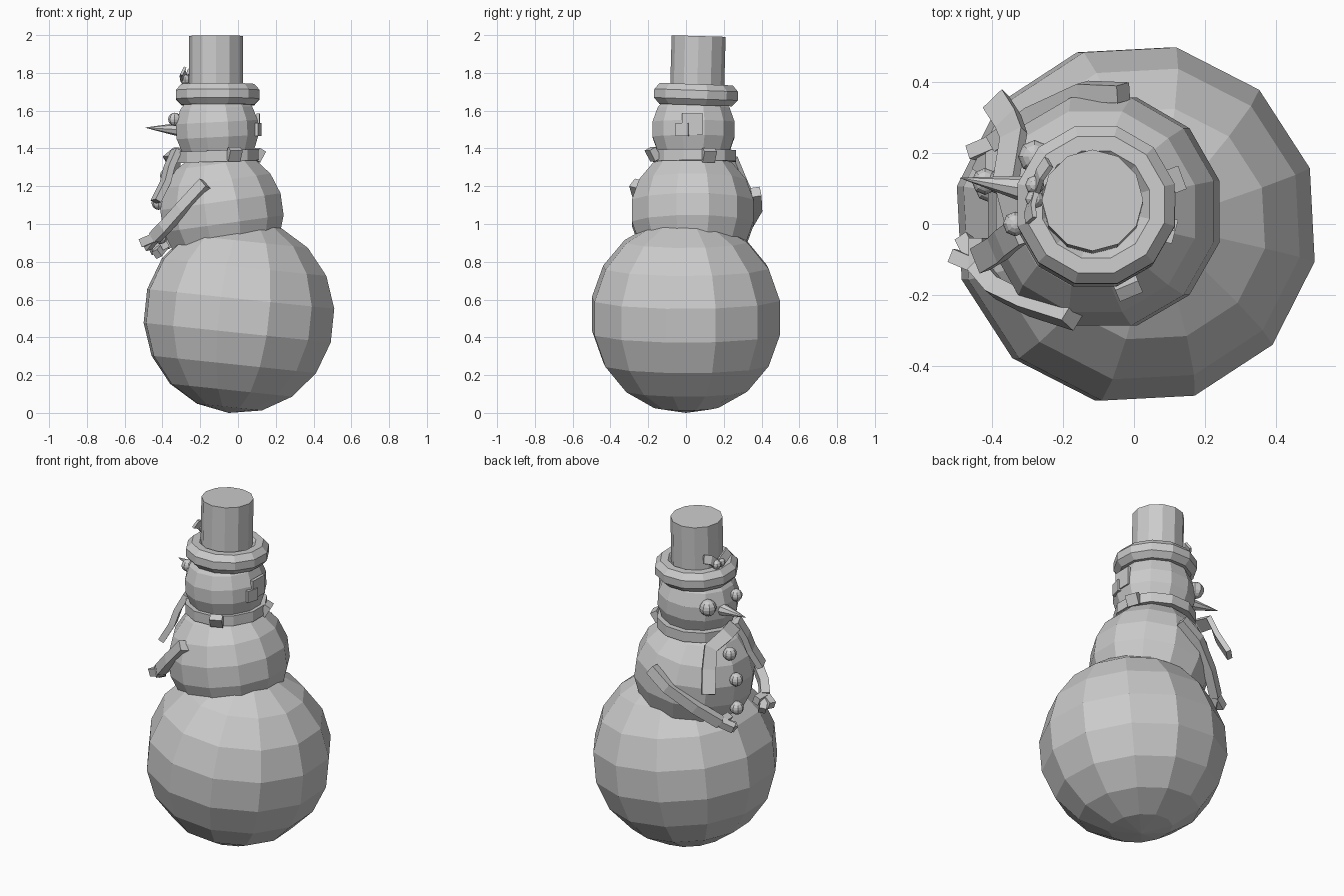
import bpy, bmesh, math
from mathutils import Vector, Matrix

cube = bpy.data.objects.get("Cube")
if cube:
    bpy.data.objects.remove(cube, do_unlink=True)

grey = bpy.data.materials.new("plain grey")
grey.use_nodes = True
COLOR = (0.6, 0.6, 0.6, 1)
grey.diffuse_color = COLOR
grey.node_tree.nodes["Principled BSDF"].inputs["Base Color"].default_value = COLOR


def finish(name, bm):
    bmesh.ops.recalc_face_normals(bm, faces=bm.faces)
    mesh = bpy.data.meshes.new(name)
    bm.to_mesh(mesh)
    bm.free()
    mesh.materials.append(grey)
    obj = bpy.data.objects.new(name, mesh)
    bpy.context.collection.objects.link(obj)
    return obj


def place(center, tilt=(0, 0), spin=0):
    turn = [Matrix.Rotation(math.radians(a), 4, ax) for a, ax in zip((*tilt, spin), "XYZ")]
    return Matrix.Translation(center) @ turn[0] @ turn[1] @ turn[2]


def ball(name, center, radius, segs=12, rings=9, tilt=(0, 0), spin=0):
    bm = bmesh.new()
    bmesh.ops.create_uvsphere(bm, u_segments=segs, v_segments=rings, radius=radius,
                              matrix=place(center, tilt, spin))
    return finish(name, bm)


def cone(name, start, end, r1, r2, segs=12):
    bm = bmesh.new()
    a, b = Vector(start), Vector(end)
    turn = (b - a).to_track_quat("Z", "Y").to_matrix().to_4x4()
    bmesh.ops.create_cone(bm, cap_ends=True, segments=segs, radius1=r1, radius2=r2,
                          depth=(b - a).length, matrix=Matrix.Translation((a + b) / 2) @ turn)
    return finish(name, bm)


def ring(name, center, major, minor, height, sides, tilt=(0, 0)):
    """Ring with a round cross-section, stretched to the given half height."""
    bm = bmesh.new()
    loops = []
    for i in range(12):
        a = math.tau * (i + 0.5) / 12
        loop = []
        for j in range(sides):
            b = math.tau * (j + 0.5) / sides
            r = major + minor * math.cos(b)
            loop.append(bm.verts.new((r * math.cos(a), r * math.sin(a), height * math.sin(b))))
        loops.append(loop)
    for i in range(12):
        p, q = loops[i - 1], loops[i]
        for j in range(sides):
            bm.faces.new((p[j - 1], q[j - 1], q[j], p[j]))
    bm.transform(place(center, tilt))
    return finish(name, bm)


def strip(name, points, width, thick, core):
    """Rectangular bar along a path, lying flat against a round core."""
    bm = bmesh.new()
    pts = [Vector(p) for p in points]
    loops = []
    for i, p in enumerate(pts):
        along = (pts[min(i + 1, len(pts) - 1)] - pts[max(i - 1, 0)]).normalized()
        side = along.cross(p - Vector(core)).normalized()
        out = side.cross(along).normalized()
        loops.append([bm.verts.new(p + side * s * width / 2 + out * o * thick / 2)
                      for s, o in ((-1, -1), (1, -1), (1, 1), (-1, 1))])
    for p, q in zip(loops, loops[1:]):
        for j in range(4):
            bm.faces.new((p[j - 1], p[j], q[j], q[j - 1]))
    bm.faces.new(loops[0])
    bm.faces.new(loops[-1])
    return finish(name, bm)


CHEST = (-0.085, 0.035, 1.06)
HEAD = (-0.11, 0.04, 1.5)

# Snow balls
ball("lower_ball", (0.005, 0, 0.514), 0.517, tilt=(0, 6), spin=18)
ball("middle_ball", CHEST, 0.338, tilt=(0, -8), spin=15)
ball("head_ball", HEAD, 0.228, tilt=(0, -3), spin=15)

# Hat
ring("hat_brim", (-0.107, 0.053, 1.685), 0.178, 0.056, 0.06, 8, tilt=(-2, 0))
cone("hat_crown", (-0.117, 0.057, 1.65), (-0.117, 0.067, 1.995), 0.143, 0.143)

# Berries and leaves on the hat
for i, y in enumerate((0.07, 0.11)):
    ball(f"berry_{i}", (-0.28, y, 1.765), 0.027, 8, 6)
for name, end in (("right_leaf", (-0.29, 0.01, 1.81)), ("left_leaf", (-0.24, 0.175, 1.81))):
    strip(name, [(-0.28, 0.09, 1.755), Vector((-0.3, 0.09, 1.78)).lerp(end, 0.6), end],
          0.05, 0.014, (-0.117, 0.06, 1.7))

# Face
ball("right_eye", (-0.335, 0, 1.554), 0.035, 8, 8)
ball("left_eye", (-0.28, 0.19, 1.535), 0.047, 8, 8)
cone("nose", (-0.315, 0.1, 1.5), (-0.49, 0.13, 1.51), 0.036, 0.001, 8)

# Raised patches on the back of the head
for i, (y, z, size) in enumerate(((0.035, 1.53, 0.11), (-0.02, 1.5, 0.07))):
    strip(f"head_patch_{i}", [(0.107, y, z - size / 2), (0.107, y, z + size / 2)],
          size, 0.018, HEAD)

# Buttons
for i, spot in enumerate(((-0.375, 0.118, 1.256), (-0.42, 0.12, 1.113), (-0.41, 0.1, 0.932))):
    ball(f"button_{i}", spot, 0.038, 8, 8)

# Scarf with knots and two tails
ring("scarf", (-0.11, 0.045, 1.36), 0.195, 0.045, 0.042, 4, tilt=(0, -2))
for i, spot in enumerate(((-0.02, -0.175, 1.37), (0.105, 0.12, 1.365))):
    a = Vector(spot)
    sweep = Vector((0, 0, 1)).cross(a - Vector((-0.11, 0.04, 1.37))).normalized() * 0.035
    strip(f"scarf_knot_{i}", [a - sweep, a + sweep], 0.065, 0.04, HEAD)
strip("scarf_tail_long", [(-0.33, 0.02, 1.37), (-0.36, 0.13, 1.37), (-0.34, 0.25, 1.33),
                          (-0.355, 0.29, 1.22), (-0.39, 0.345, 1.1)], 0.075, 0.03, CHEST)
strip("scarf_tail_short", [(-0.325, -0.02, 1.39), (-0.365, -0.05, 1.3), (-0.385, -0.07, 1.22),
                           (-0.435, -0.1, 1.12)], 0.075, 0.035, CHEST)

# Arms with three stubby fingers each
arms = {"right": [(-0.175, -0.265, 1.215), (-0.3, -0.225, 1.08), (-0.39, -0.18, 0.98), (-0.44, -0.12, 0.93)],
        "left": [(-0.03, 0.37, 1.17), (-0.14, 0.375, 1.09), (-0.28, 0.31, 0.98), (-0.39, 0.23, 0.89)]}
for side, path in arms.items():
    strip(side + "_arm", path, 0.06, 0.05, CHEST)
    wrist = Vector(path[-1])
    inward = 1 if side == "right" else -1
    for i, (dx, dy, dz) in enumerate(((-0.07, 0.03, -0.03), (-0.04, 0.08, -0.05), (0, 0.08, 0))):
        tip = wrist + Vector((dx, dy * inward, dz))
        strip(f"{side}_finger_{i}", [wrist, tip], 0.045, 0.04, CHEST)
